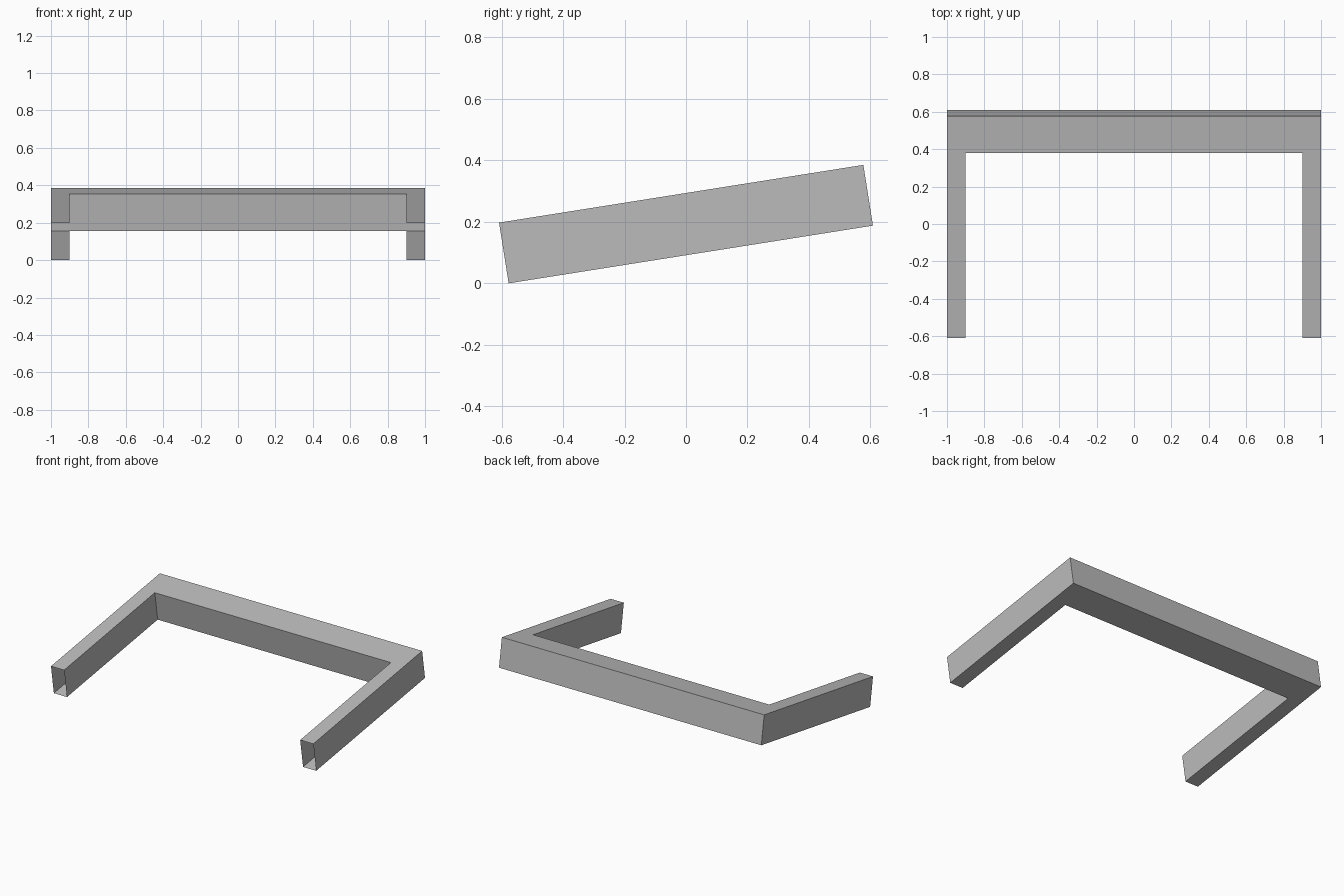
import bpy, bmesh, math
from mathutils import Matrix

cube = bpy.data.objects.get("Cube")
if cube:
    bpy.data.objects.remove(cube, do_unlink=True)

LENGTH, HEIGHT, ARM, BAR = 1.2, 0.2, 0.1, 0.2
TILT = math.radians(9)

grey = bpy.data.materials.new("plain grey")
grey.use_nodes = True
color = (0.5, 0.5, 0.5, 1)
grey.diffuse_color = color
grey.node_tree.nodes["Principled BSDF"].inputs["Base Color"].default_value = color

# Tilt about the front lower edge, centred front to back
front = -(LENGTH * math.cos(TILT) - HEIGHT * math.sin(TILT)) / 2
placement = Matrix.Translation((0, front, 0)) @ Matrix.Rotation(TILT, 4, "X")


def box(name, x0, x1, y0, y1, open_ends=False):
    bm = bmesh.new()
    shape = (Matrix.Translation(((x0 + x1) / 2, (y0 + y1) / 2, HEIGHT / 2))
             @ Matrix.Diagonal((x1 - x0, y1 - y0, HEIGHT, 1)))
    bmesh.ops.create_cube(bm, size=1, matrix=shape)
    bm.normal_update()
    if open_ends:
        ends = [f for f in bm.faces if abs(f.normal.y) > 0.9]
        bmesh.ops.delete(bm, geom=ends, context="FACES_ONLY")
    mesh = bpy.data.meshes.new(name)
    bm.to_mesh(mesh)
    bm.free()
    mesh.materials.append(grey)
    obj = bpy.data.objects.new(name, mesh)
    bpy.context.collection.objects.link(obj)
    obj.matrix_world = placement


# Closed rear bar and two hollow arms, open at the front
box("rear_bar", -1, 1, LENGTH - BAR, LENGTH)
box("right_arm", -1, -1 + ARM, 0, LENGTH - BAR, open_ends=True)
box("left_arm", 1 - ARM, 1, 0, LENGTH - BAR, open_ends=True)
